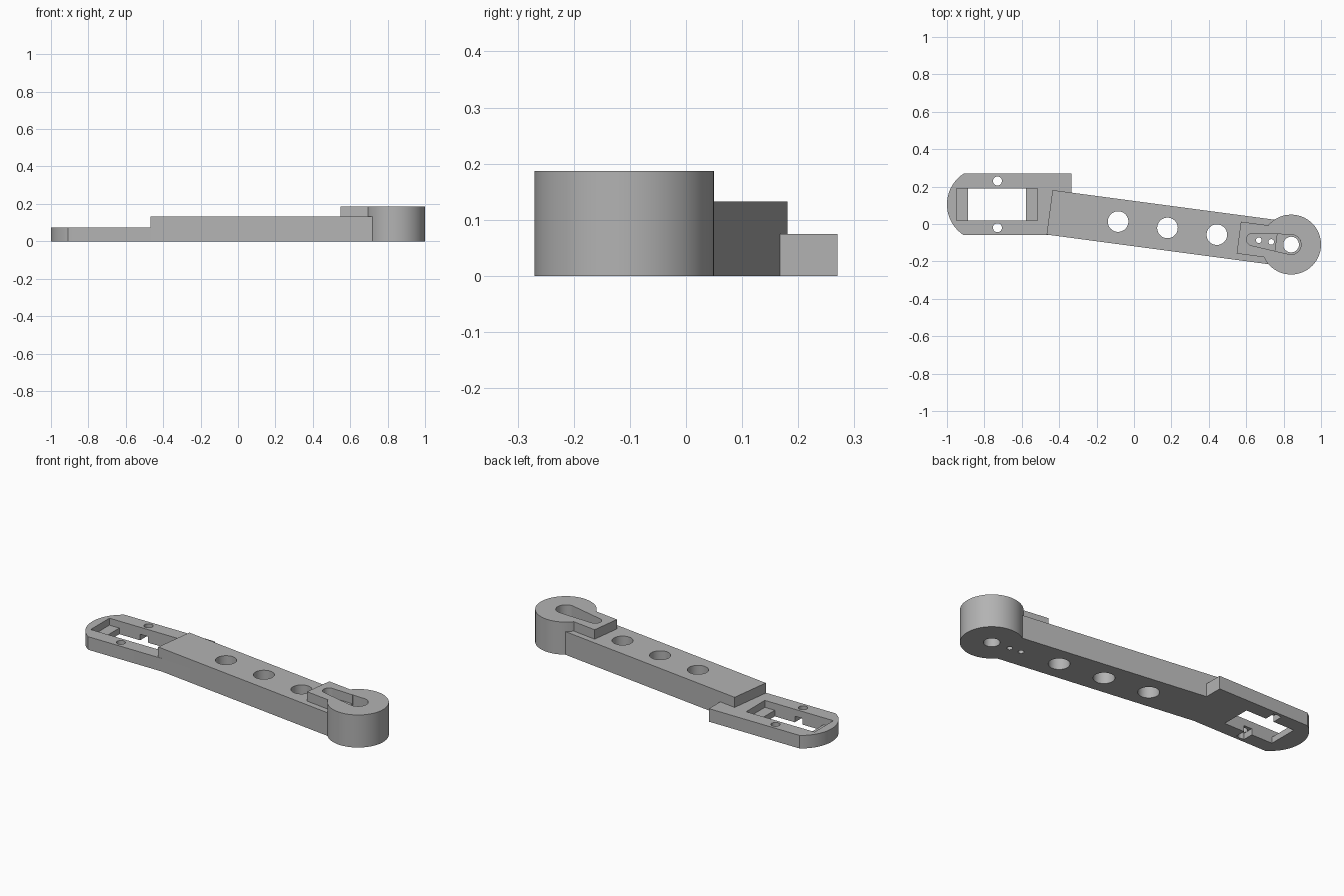
import bpy
import bmesh
from math import pi, sin, cos, atan2, asin, radians
from mathutils import Vector

cube = bpy.data.objects.get("Cube")
if cube:
    bpy.data.objects.remove(cube, do_unlink=True)

grey = bpy.data.materials.new("plain grey")
grey.use_nodes = True
grey.diffuse_color = (0.45, 0.45, 0.45, 1)
grey.node_tree.nodes["Principled BSDF"].inputs["Base Color"].default_value = (0.45, 0.45, 0.45, 1)


def prism(name, outline, z0, z1):
    """Extrude a counter-clockwise outline from z0 to z1."""
    bm = bmesh.new()
    face = bm.faces.new([bm.verts.new((x, y, z0)) for x, y in outline])
    top = bmesh.ops.extrude_face_region(bm, geom=[face])["geom"]
    verts = [v for v in top if isinstance(v, bmesh.types.BMVert)]
    bmesh.ops.translate(bm, verts=verts, vec=(0, 0, z1 - z0))
    bmesh.ops.recalc_face_normals(bm, faces=bm.faces)
    mesh = bpy.data.meshes.new(name)
    bm.to_mesh(mesh)
    bm.free()
    mesh.materials.append(grey)
    obj = bpy.data.objects.new(name, mesh)
    bpy.context.collection.objects.link(obj)
    return obj


def arc(c, r, a0, a1, n):
    return [(c[0] + r * cos(a0 + (a1 - a0) * i / n),
             c[1] + r * sin(a0 + (a1 - a0) * i / n)) for i in range(n + 1)]


def circle(c, r, n=48):
    return arc(c, r, 0, 2 * pi, n)[:-1]


def rect(x0, x1, y0, y1):
    return [(x0, y0), (x1, y0), (x1, y1), (x0, y1)]


def boolean(target, tool, operation):
    mod = target.modifiers.new(tool.name, 'BOOLEAN')
    mod.operation = operation
    mod.solver = 'EXACT'
    mod.object = tool
    bpy.context.view_layer.objects.active = target
    bpy.ops.object.modifier_apply(modifier=mod.name)
    bpy.data.objects.remove(tool, do_unlink=True)


# Key dimensions
PLATE_H, ARM_H, HUB_H = 0.075, 0.133, 0.187
HUB = Vector((0.84, -0.11))
tilt = radians(-7.6)
along = Vector((cos(tilt), sin(tilt)))
across = Vector((-sin(tilt), cos(tilt)))


def tilted(u0, u1, half):
    """Rectangle along the arm axis, measured from the hub centre."""
    return [tuple(HUB + along * u + across * v)
            for u, v in ((u0, -half), (u1, -half), (u1, half), (u0, half))]


# Long sloping arm
body = prism("lever_arm", tilted(-1.303, 0, 0.12), 0, ARM_H)

# Mounting plate with a bowed end
bow = asin(0.165 / 0.196)
plate = arc((-0.804, 0.105), 0.196, pi - bow, pi + bow, 24)
plate += [(-0.335, -0.06), (-0.335, 0.27)]
boolean(body, prism("mounting_plate", plate, 0, PLATE_H), 'UNION')

# Round hub and the raised tab beside it
boolean(body, prism("hub", circle(HUB, 0.16, 96), 0, HUB_H), 'UNION')
boolean(body, prism("raised_tab", tilted(-0.282, 0, 0.086), 0.06, HUB_H), 'UNION')

# Stepped window in the plate
boolean(body, prism("window_recess", rect(-0.95, -0.515, 0.02, 0.19), 0.035, 0.3), 'DIFFERENCE')
boolean(body, prism("window_opening", rect(-0.887, -0.578, 0.02, 0.19), -0.1, 0.3), 'DIFFERENCE')

# Screw holes with pockets open to the window and the underside
for side in (-1, 1):
    y = 0.105 + side * 0.125
    boolean(body, prism("screw_hole", circle((-0.73, y), 0.024, 32), -0.1, 0.3), 'DIFFERENCE')
    ends = sorted((0.105 + side * 0.07, 0.105 + side * 0.145))
    boolean(body, prism("nut_pocket", rect(-0.755, -0.705, *ends), -0.1, 0.035), 'DIFFERENCE')

# Lightening holes along the arm
for c in ((-0.085, 0.013), (0.179, -0.021), (0.443, -0.057)):
    boolean(body, prism("arm_hole", circle(c, 0.055), -0.1, 0.3), 'DIFFERENCE')

# Tapered slot: small rounded tip widening to the hub hole
tip = HUB + along * -0.207
spread = asin((0.053 - 0.033) / 0.207)
a = pi / 2 + spread
slot = arc(HUB, 0.053, tilt - a, tilt + a, 32)
slot += arc(tip, 0.033, tilt + a, tilt + 2 * pi - a, 20)
boolean(body, prism("slot", slot, 0.135, 0.3), 'DIFFERENCE')

# Deeper part of the slot around the hub hole
deep = arc(HUB, 0.053, tilt - pi / 2, tilt + pi / 2, 32)
deep += [tuple(HUB + along * -0.08 + across * v) for v in (0.046, -0.046)]
boolean(body, prism("slot_well", deep, 0.1, 0.3), 'DIFFERENCE')

# Through holes in the slot floor
for u, r in ((0, 0.042), (-0.107, 0.015), (-0.174, 0.015)):
    boolean(body, prism("slot_hole", circle(HUB + along * u, r, 40), -0.1, 0.3), 'DIFFERENCE')

# Smooth the round walls, keep the edges crisp
bpy.ops.object.select_all(action='DESELECT')
body.select_set(True)
bpy.context.view_layer.objects.active = body
bpy.ops.object.shade_smooth_by_angle(angle=radians(30))
